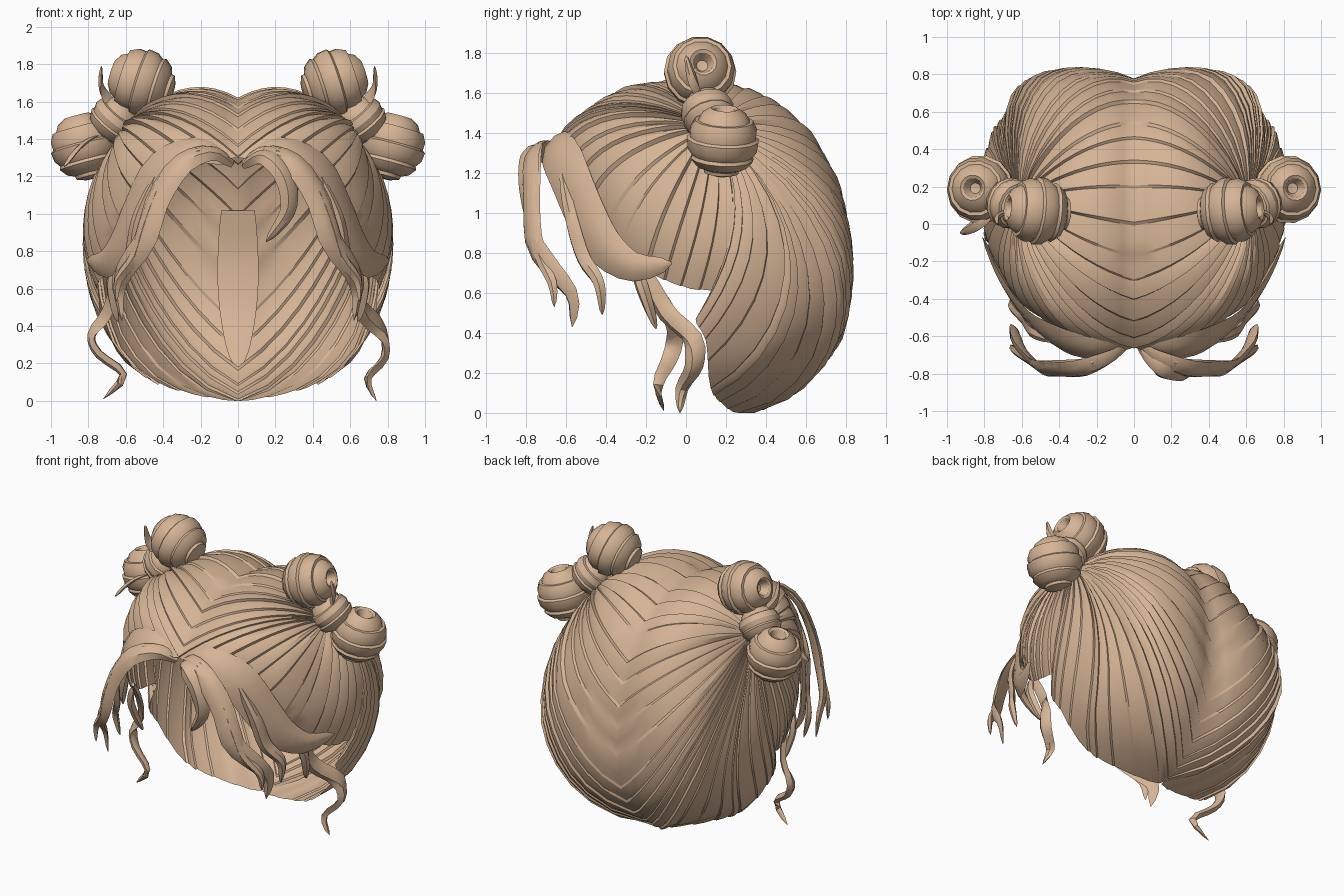
import bpy, bmesh, math, random
from mathutils import Vector as V

if "Cube" in bpy.data.objects:
    bpy.data.objects.remove(bpy.data.objects["Cube"])

random.seed(4)
mat = bpy.data.materials.new("tan hair")
mat.diffuse_color = (0.67, 0.46, 0.305, 1)
mat.use_nodes = True
mat.node_tree.nodes["Principled BSDF"].inputs["Base Color"].default_value = mat.diffuse_color
CENTER = V((0, 0.05, 0.85))      # middle of the head


def make(name, verts, faces, angle=32):
    me = bpy.data.meshes.new(name)
    me.from_pydata([tuple(v) for v in verts], [], faces)
    bm = bmesh.new()
    bm.from_mesh(me)
    bmesh.ops.remove_doubles(bm, verts=bm.verts, dist=0.0005)
    bmesh.ops.recalc_face_normals(bm, faces=bm.faces)
    bm.to_mesh(me)
    bm.free()
    me.materials.append(mat)
    ob = bpy.data.objects.new(name, me)
    bpy.context.collection.objects.link(ob)
    bpy.ops.object.select_all(action='DESELECT')
    ob.select_set(True)
    bpy.context.view_layer.objects.active = ob
    bpy.ops.object.shade_smooth_by_angle(angle=math.radians(angle))
    return ob


def spline(pts, t, closed=False):
    """Catmull-Rom point at t in 0..1"""
    n = len(pts)
    u = t * (n if closed else n - 1)
    i = int(u) if closed else min(int(u), n - 2)
    f = u - i
    g = (lambda k: pts[k % n]) if closed else (lambda k: pts[max(0, min(n - 1, k))])
    a, b, c, d = g(i - 1), g(i), g(i + 1), g(i + 2)
    return 0.5 * (2 * b + (c - a) * f + (2 * a - 5 * b + 4 * c - d) * f * f
                  + (3 * b - a - 3 * c + d) * f ** 3)


# ---- Scalp hair: ridged strips fanning from the bun knot to the parting and hairline
KNOT = V((0.61, 0.13, 1.43))
parting = [(-.66, 1.3), (-.5, 1.46), (-.28, 1.57), (0, 1.61), (.3, 1.56), (.55, 1.4),
           (.71, 1.12), (.77, .8), (.74, .45), (.6, .2), (.42, .04), (.27, 0)]
hairline = [(.28, .18, .05), (.5, .12, .14), (.72, .1, .36), (.77, .05, .48), (.79, .16, .6),
            (.79, 0, .63), (.7, -.2, .72), (.6, -.38, .92), (.45, -.52, 1.15), (.25, -.62, 1.3)]
LOOP = [V((0, y, z)) for y, z in parting] + [V(p) for p in hairline]


def scalp_point(t, s, ridge):
    end = spline(LOOP, t % 1.0, True)
    if end.x < 0 or t % 1.0 <= (len(parting) - 1) / len(LOOP):
        end.x = 0
    a, b = KNOT - CENTER, end - CENTER
    sweep = 0.5 * max(0, min(1, (0.7 - end.z) / 0.7))
    d = a.normalized().slerp(b.normalized(), s)
    d.y += sweep * math.sin(math.pi * s)
    r = a.length * (1 - s) + b.length * s + 0.055 * math.sin(math.pi * s ** 1.4)
    r += ridge * min(1, 4 * s) * (1 - 0.6 * s)
    p = CENTER + d.normalized() * r
    p.x = max(p.x, 0)
    if p.x > 0.62:                       # flatter sides
        p.x = 0.62 + (p.x - 0.62) * 0.74
    if p.y > 0.78:                       # flatter back
        p.y = 0.78 + (p.y - 0.78) * 0.7
    p.z = max(p.z, 0)
    return p


STRIPS, ROWS = 44, 11
cuts = [0] + [(i + random.uniform(-.3, .3)) / STRIPS for i in range(1, STRIPS)] + [1]
cols = []
for a, b in zip(cuts, cuts[1:]):
    h = random.uniform(0.012, 0.036)
    for f, k in ((0, 0), (0.1, 1), (0.55, 0.75)):
        cols.append((a + (b - a) * f, h * k))
verts = [scalp_point(t, j / ROWS, h) for t, h in cols for j in range(ROWS + 1)]
n, w = len(cols), ROWS + 1
faces = [(i * w + j, i * w + j + 1, (i + 1) % n * w + j + 1, (i + 1) % n * w + j)
         for i in range(n) for j in range(ROWS)]
half = make("scalp_hair", verts, faces, 25)
# outward normals on the open shell
me = half.data
if sum(p.normal.dot(p.center - CENTER) for p in me.polygons) < 0:
    me.flip_normals()
m = half.modifiers.new("mirror", 'MIRROR')
m.use_clip = True


# ---- Coiled buns: stepped turnings around an axis, dimpled at the outer pole
def bun(name, c, r, axis, squash=1.0, bands=5, seg=14):
    q = V(axis).to_track_quat('Z', 'Y')
    prof = []
    for k in range(bands):
        for f, o in ((0, 0.95), (0.12, 1.03), (0.6, 1.02)):
            a = math.pi * (0.1 + 0.9 * (k + f) / bands)
            prof.append((r * o * math.sin(a), r * o * math.cos(a) * squash))
    prof = [(0.001, r * 0.6), (r * 0.16, r * 0.62)] + prof + [(0.001, -r * squash)]
    vs = [V(c) + q @ V((x * math.cos(2 * math.pi * s / seg), x * math.sin(2 * math.pi * s / seg), z))
          for x, z in prof for s in range(seg)]
    fs = [(i * seg + s, i * seg + (s + 1) % seg, (i + 1) * seg + (s + 1) % seg, (i + 1) * seg + s)
          for i in range(len(prof) - 1) for s in range(seg)]
    make(name, vs, fs).modifiers.new("mirror", 'MIRROR')


bun("upper_bun", (0.515, 0.07, 1.705), 0.177, (0.95, 0.1, 0.3))
bun("outer_bun", (0.82, 0.185, 1.36), 0.178, (0.25, 0.05, 0.95))
bun("bun_knot", (0.66, 0.11, 1.5), 0.135, (-0.6, -0.25, 0.75), 0.9, 4)


# ---- Loose locks: tapered lens-shaped ribbons swept along curves
def lock(name, pts, width, thick=0.025, steps=18, mirror=True, start=0.35, peak=0.4):
    pts = [V(p) for p in pts]
    vs, fs, ring = [], [], 6
    for i in range(steps + 1):
        t = i / steps
        p = spline(pts, t)
        tan = (spline(pts, min(1, t + 0.02)) - spline(pts, max(0, t - 0.02))).normalized()
        out = p - CENTER
        out = (out - tan * out.dot(tan)).normalized()
        side = tan.cross(out)
        k = start + (1 - start) * math.sin(math.pi / 2 * t / peak) if t < peak \
            else math.cos(math.pi / 2 * (t - peak) / (1 - peak)) ** 0.6
        k = max(k, 0.03)
        for c, o in ((-1, -.4), (-.5, .7), (.3, 1), (1, -.2), (.4, -.6), (-.4, -.7)):
            vs.append(p + side * c * width * k / 2 + out * o * thick * min(1, k * 1.5))
    for i in range(steps):
        for j in range(ring):
            fs.append((i * ring + j, i * ring + (j + 1) % ring,
                       (i + 1) * ring + (j + 1) % ring, (i + 1) * ring + j))
    fs += [tuple(range(ring)), tuple(steps * ring + j for j in range(ring))]
    ob = make(name, vs, fs, 40)
    if mirror:
        ob.modifiers.new("mirror", 'MIRROR')


lock("front_bang", [(.03, -.64, 1.27), (.14, -.72, 1.33), (.3, -.78, 1.27), (.43, -.78, 1.08),
                    (.5, -.77, .86), (.61, -.66, .7), (.64, -.57, .58), (.62, -.57, .43)], 0.15)
lock("front_bang_strand", [(.05, -.66, 1.3), (.22, -.74, 1.33), (.4, -.76, 1.18), (.5, -.76, .95),
                           (.55, -.73, .78), (.64, -.67, .65), (.65, -.66, .53)], 0.09)
lock("side_bang", [(.04, -.64, 1.3), (.22, -.67, 1.34), (.42, -.61, 1.24), (.54, -.52, 1.02),
                   (.63, -.41, .83), (.72, -.26, .73), (.81, -.07, .75)], 0.25)
lock("temple_strand", [(.44, -.62, 1.2), (.54, -.58, .98), (.58, -.52, .78), (.65, -.44, .65),
                       (.63, -.42, .49)], 0.09)
lock("inner_curl", [(.03, -.66, 1.26), (.14, -.78, 1.31), (.25, -.81, 1.2), (.27, -.79, 1.02),
                    (.15, -.74, .85)], 0.12, mirror=False)
lock("right_long_strand", [(.62, -.3, .82), (.64, -.2, .68), (.66, -.1, .5), (.77, .03, .37),
                           (.78, .04, .23), (.69, -.02, .12), (.74, -.03, .0)], 0.11, mirror=False)
lock("left_long_strand", [(-.6, -.32, .82), (-.64, -.2, .68), (-.7, -.08, .48), (-.78, -.06, .35),
                          (-.74, -.09, .25), (-.61, -.14, .14), (-.72, -.11, .01)], 0.09,
     mirror=False)
lock("short_strand", [(.64, -.26, .76), (.68, -.22, .62), (.64, -.15, .42)], 0.07)
lock("bun_wisp", [(.62, .08, 1.52), (.69, .06, 1.6), (.73, .03, 1.68), (.73, .0, 1.79)], 0.06, 0.015)
lock("left_bun_wisp", [(-.74, .08, 1.42), (-.84, .0, 1.36), (-.93, -.05, 1.25)], 0.07, 0.015,
     mirror=False)
# seam strip inside the nape
lock("nape_strip", [(0, .69, 1.02), (0, .73, .75), (0, .68, .45), (0, .52, .18)], 0.22, 0.01,
     mirror=False, start=0.8)
